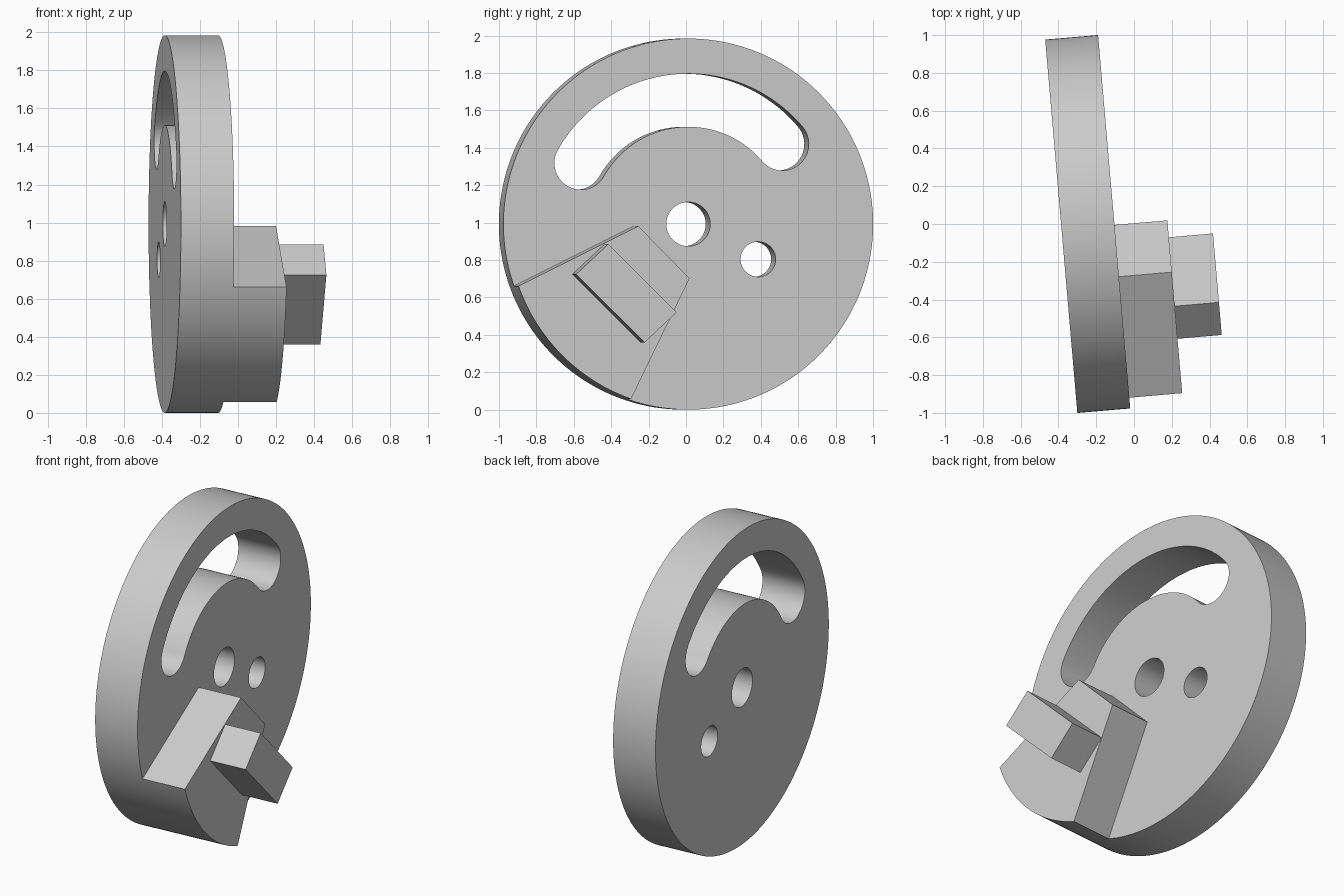
import bpy, bmesh
from math import sin, cos, radians
from mathutils import Matrix

cube = bpy.data.objects.get("Cube")
if cube:
    bpy.data.objects.remove(cube, do_unlink=True)

RADIUS = 0.992
THICK = 0.281
FACE = THICK / 2

# Profiles are drawn in the wheel plane, then stood up and turned slightly
PLACE = (Matrix.Translation((-0.245, 0, RADIUS))
         @ Matrix.Rotation(radians(4.92), 4, 'Z')
         @ Matrix(((0, 0, 1, 0), (1, 0, 0, 0), (0, 1, 0, 0), (0, 0, 0, 1))))

grey = bpy.data.materials.new("light_grey")
grey.use_nodes = True
colour = (0.6, 0.6, 0.6, 1)
grey.diffuse_color = colour
grey.node_tree.nodes["Principled BSDF"].inputs["Base Color"].default_value = colour


def arc(r, start, end, steps, cx=0, cy=0):
    """Points along an arc, both ends included."""
    angles = [radians(start + (end - start) * i / steps) for i in range(steps + 1)]
    return [(cx + r * cos(a), cy + r * sin(a)) for a in angles]


def circle(r, steps, cx=0, cy=0):
    return arc(r, 0, 360, steps, cx, cy)[:-1]


def curved_slot(r, half, start, end):
    """Closed outline of a round-ended slot that follows a circle."""
    a, b = radians(start), radians(end)
    far_end = arc(half, end, end + 180, 24, r * cos(b), r * sin(b))
    near_end = arc(half, start - 180, start, 24, r * cos(a), r * sin(a))
    return (arc(r + half, start, end, 72)[:-1] + far_end
            + arc(r - half, end, start, 72)[1:-1] + near_end[:-1])


def extrude(name, loops, low, high):
    """Solid from an outline and its holes, between two depths."""
    curve = bpy.data.curves.new(name, 'CURVE')
    curve.dimensions = '2D'
    curve.fill_mode = 'BOTH'
    curve.extrude = (high - low) / 2
    for loop in loops:
        spline = curve.splines.new('POLY')
        spline.points.add(len(loop) - 1)
        for point, (x, y) in zip(spline.points, loop):
            point.co = (x, y, 0, 1)
        spline.use_cyclic_u = True
    helper = bpy.data.objects.new(name + "_helper", curve)
    bpy.context.scene.collection.objects.link(helper)
    bpy.context.view_layer.update()
    graph = bpy.context.evaluated_depsgraph_get()
    mesh = bpy.data.meshes.new_from_object(helper.evaluated_get(graph))
    bpy.data.objects.remove(helper, do_unlink=True)

    bm = bmesh.new()
    bm.from_mesh(mesh)
    bmesh.ops.remove_doubles(bm, verts=bm.verts, dist=0.0001)
    bmesh.ops.transform(bm, verts=bm.verts,
                        matrix=PLACE @ Matrix.Translation((0, 0, (low + high) / 2)))
    bmesh.ops.recalc_face_normals(bm, faces=bm.faces)
    bm.to_mesh(mesh)
    bm.free()
    mesh.materials.clear()
    mesh.materials.append(grey)
    obj = bpy.data.objects.new(name, mesh)
    bpy.context.scene.collection.objects.link(obj)
    bpy.ops.object.select_all(action='DESELECT')
    obj.select_set(True)
    bpy.context.view_layer.objects.active = obj
    bpy.ops.object.shade_smooth_by_angle(angle=radians(30))
    return obj


# Wheel with axle hole, small hole and curved slot
extrude("wheel_disc", [
    circle(RADIUS, 240),
    circle(0.118, 64),
    circle(0.094, 64, 0.375, -0.188),
    curved_slot(0.662, 0.142, 40.3, 150.5),
], -FACE, FACE)

# Raised wedge block flush with the rim
extrude("wedge_block", [
    arc(RADIUS, 199.5, 250.5, 34) + [(-0.017, -0.29), (-0.292, -0.011)],
], FACE, FACE + THICK)

# Square-cornered peg on the wedge
extrude("peg", [
    [(-0.473, -0.107), (-0.646, -0.268), (-0.279, -0.633), (-0.107, -0.472)],
], FACE + THICK, FACE + THICK + 0.235)
